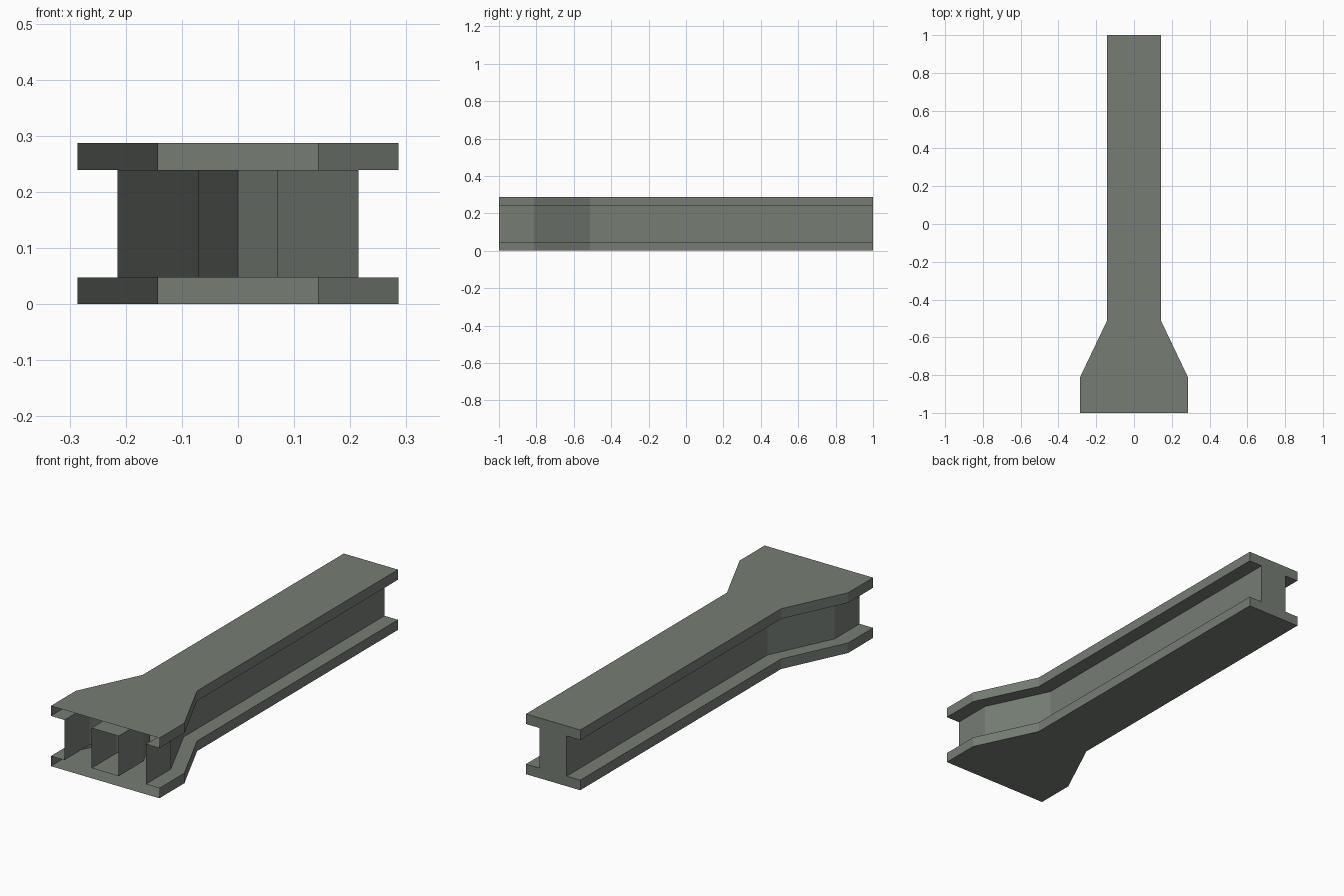
import bpy, bmesh

if "Cube" in bpy.data.objects:
    bpy.data.objects.remove(bpy.data.objects["Cube"])

# Half-plan outlines (x, y) from back to front
Y = [1.0, -0.512, -0.812, -1.0]
FLANGE = list(zip([0.143, 0.143, 0.286, 0.286], Y))
WEB = list(zip([0.0715, 0.0715, 0.2145, 0.2145], Y))
CENTRE = [(0.0, y) for y in Y]
FORK = [(0.0, -0.662), (0.0715, -0.812), (0.0715, -1.0)]   # notch between the two web branches
FORK_CENTRE = [(0.0, y) for _, y in FORK]
Z0, Z1, Z2, Z3 = 0.0, 0.048, 0.239, 0.287

bm = bmesh.new()


def face(points):
    unique = list(dict.fromkeys(points))
    bm.faces.new([bm.verts.new(p) for p in unique])


def strip(path_a, za, path_b, zb):
    """Faces between two matching plan paths, mirrored to both sides."""
    for i in range(len(path_a) - 1):
        quad = [(*path_a[i], za), (*path_a[i + 1], za),
                (*path_b[i + 1], zb), (*path_b[i], zb)]
        for s in (1, -1):
            face([(s * x + 0.0, y, z) for x, y, z in quad])


# Flanges: outer skin, rim, inner skin beside the web and in the notch
for outer, inner in ((Z0, Z1), (Z3, Z2)):
    strip(FLANGE, outer, CENTRE, outer)
    strip(FLANGE, outer, FLANGE, inner)
    strip(FLANGE, inner, WEB, inner)
    strip(FORK, inner, FORK_CENTRE, inner)

# Web walls and the forked notch walls (front ends stay open)
strip(WEB, Z1, WEB, Z2)
strip(FORK, Z1, FORK, Z2)

# Closed back end
for w, lo, hi in ((0.143, Z0, Z1), (0.0715, Z1, Z2), (0.143, Z2, Z3)):
    xs = [-w, -0.0715, 0.0715, w] if w > 0.1 else [-w, w]
    for a, b in zip(xs, xs[1:]):
        face([(a, 1, lo), (b, 1, lo), (b, 1, hi), (a, 1, hi)])

bmesh.ops.remove_doubles(bm, verts=bm.verts, dist=1e-4)
bmesh.ops.recalc_face_normals(bm, faces=bm.faces)
bmesh.ops.dissolve_limit(bm, angle_limit=0.01, verts=bm.verts, edges=bm.edges)

mesh = bpy.data.meshes.new("forked_beam")
bm.to_mesh(mesh)
bm.free()

steel = bpy.data.materials.new("grey_green_steel")
steel.diffuse_color = (0.18, 0.205, 0.175, 1)
steel.use_nodes = True
steel.node_tree.nodes["Principled BSDF"].inputs["Base Color"].default_value = steel.diffuse_color
mesh.materials.append(steel)
bpy.context.collection.objects.link(bpy.data.objects.new("forked_beam", mesh))
